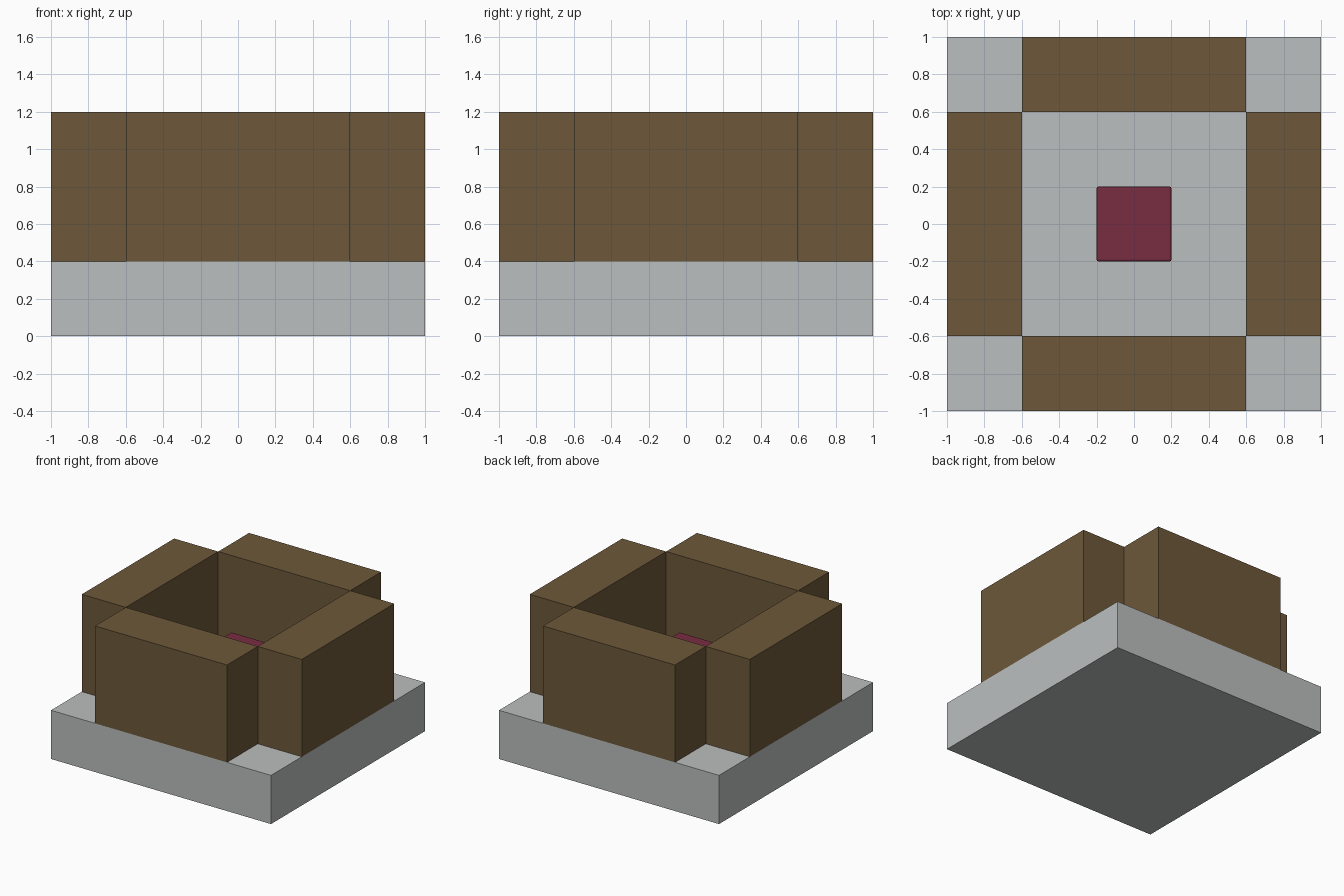
import bpy

default_cube = bpy.data.objects.get("Cube")
if default_cube:
    bpy.data.objects.remove(default_cube, do_unlink=True)


def make_material(name, rgb):
    mat = bpy.data.materials.new(name)
    mat.use_nodes = True
    color = (*rgb, 1.0)
    mat.diffuse_color = color
    mat.node_tree.nodes["Principled BSDF"].inputs["Base Color"].default_value = color
    return mat


def add_box(name, center, size, mat):
    bpy.ops.mesh.primitive_cube_add(size=1, location=center)
    obj = bpy.context.object
    obj.name = name
    obj.scale = size
    bpy.ops.object.transform_apply(location=False, rotation=False, scale=True)
    obj.data.materials.append(mat)
    return obj


stone = make_material("pale_grey", (0.50, 0.52, 0.52))
wood = make_material("brown", (0.153, 0.098, 0.042))
crimson = make_material("dark_red", (0.19, 0.026, 0.052))

# Square base slab
add_box("base", (0, 0, 0.2), (2, 2, 0.4), stone)

# Four walls, leaving the corners open
for name, x, y in (("front", 0, -1), ("back", 0, 1), ("left", 1, 0), ("right", -1, 0)):
    size = (0.4, 1.2, 0.8) if x else (1.2, 0.4, 0.8)
    add_box(name + "_wall", (x * 0.8, y * 0.8, 0.8), size, wood)

# Central block with slightly softened edges
block = add_box("center_block", (0, 0, 0.6), (0.4, 0.4, 0.4), crimson)
bevel = block.modifiers.new("soft_edges", "BEVEL")
bevel.width = 0.01
bevel.segments = 2
